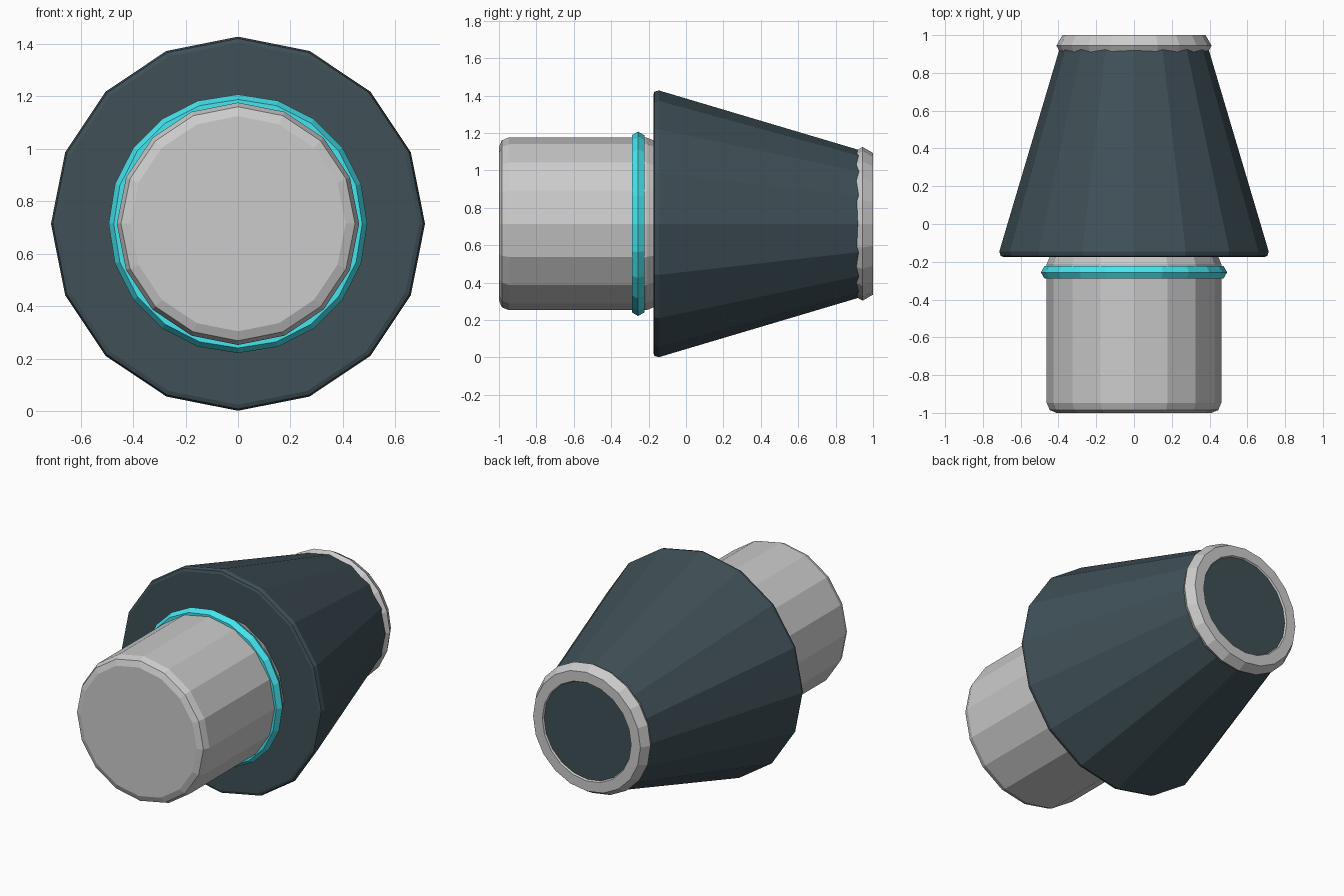
import bpy, bmesh
from math import cos, sin, pi, radians

if "Cube" in bpy.data.objects:
    bpy.data.objects.remove(bpy.data.objects["Cube"])

CZ = 0.714  # height of the shared axis, which runs along y


def material(name, rgb):
    m = bpy.data.materials.new(name)
    m.diffuse_color = (*rgb, 1)
    m.use_nodes = True
    m.node_tree.nodes["Principled BSDF"].inputs["Base Color"].default_value = m.diffuse_color
    return m


def lathe(name, profile, sides, mat=None, closed=False):
    """Sweep (y, radius) points around the axis; cap the ends or close the loop."""
    bm = bmesh.new()
    rings = []
    for y, r in profile:
        rings.append([bm.verts.new((r * cos(2 * pi * i / sides), y,
                                    CZ + r * sin(2 * pi * i / sides)))
                      for i in range(sides)])
    pairs = list(zip(rings, rings[1:]))
    if closed:
        pairs.append((rings[-1], rings[0]))
    else:
        bm.faces.new(rings[0])
        bm.faces.new(rings[-1])
    for a, b in pairs:
        for i in range(sides):
            j = (i + 1) % sides
            bm.faces.new((a[i], a[j], b[j], b[i]))
    bmesh.ops.recalc_face_normals(bm, faces=bm.faces)
    mesh = bpy.data.meshes.new(name)
    bm.to_mesh(mesh)
    bm.free()
    if mat:
        mesh.materials.append(mat)
    ob = bpy.data.objects.new(name, mesh)
    bpy.context.collection.objects.link(ob)
    return ob


def hex_ring(name, y, major, minor, mat=None):
    """Low-poly torus with a six-sided tube."""
    tube = [(y + minor * sin(radians(60 * k)), major + minor * cos(radians(60 * k)))
            for k in range(6)]
    return lathe(name, tube, 20, mat, closed=True)


dark = material("dark_slate", (0.05, 0.08, 0.095))
cyan = material("cyan", (0.06, 0.78, 0.86))

# Bevelled front cylinder
lathe("front_cylinder", [(-1, 0.41), (-0.985, 0.446), (-0.947, 0.462),
                         (-0.212, 0.462), (-0.172, 0.446), (-0.158, 0.41)], 16)

# Tapered housing with softened wide rim
lathe("tapered_housing", [(-0.175, 0.69), (-0.169, 0.706), (-0.145, 0.713),
                          (0.975, 0.38), (0.99, 0.362)], 16, dark)

# Accent ring and rear rim
hex_ring("accent_ring", -0.256, 0.454, 0.039, cyan)
hex_ring("rear_rim", 0.944, 0.346, 0.065)
